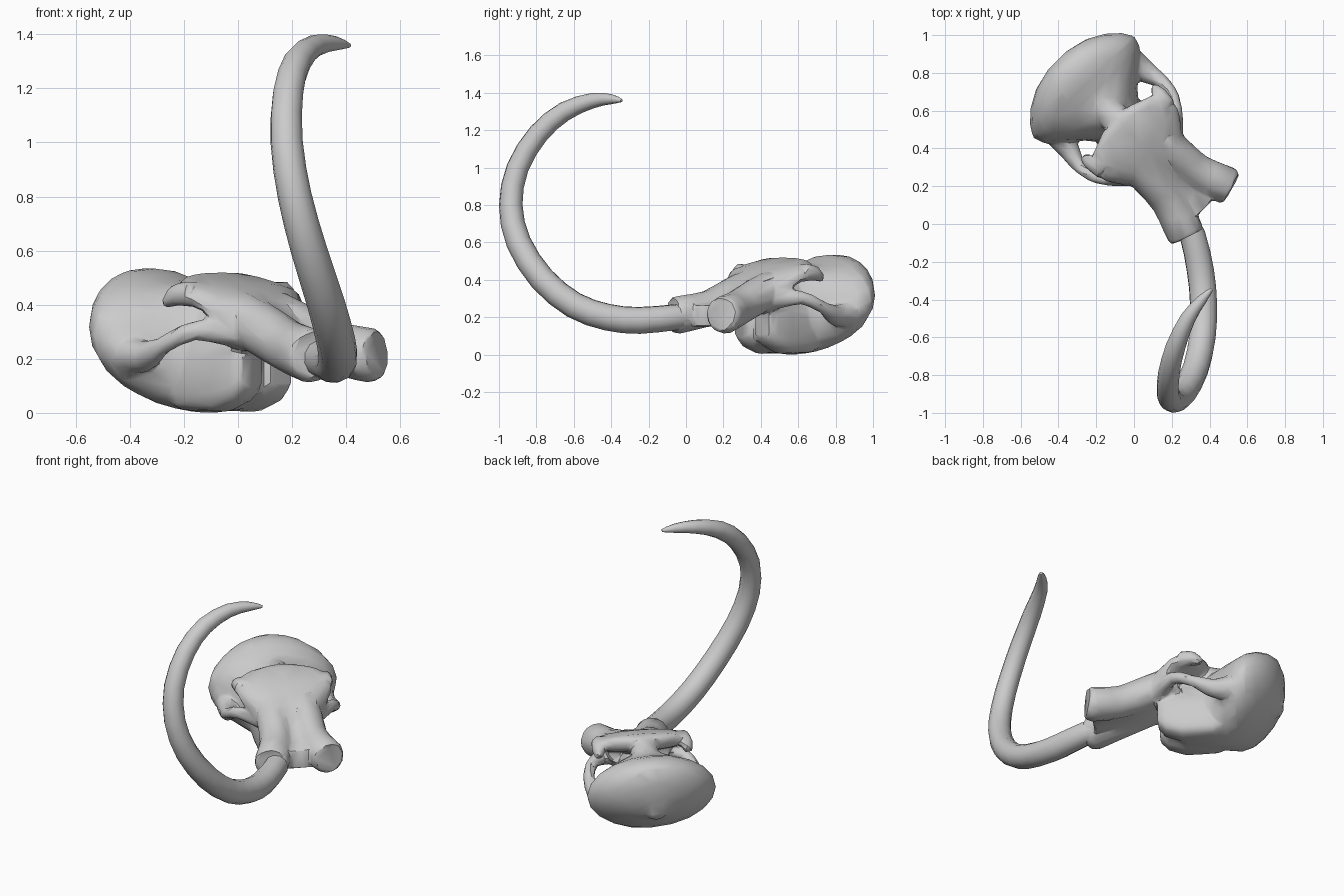
import bpy, bmesh, math
from mathutils import Vector

if "Cube" in bpy.data.objects:
    bpy.data.objects.remove(bpy.data.objects["Cube"])

S = math.sqrt(0.5)
MID = 0.325          # sideways offset of the skull's mid-plane


def world(u, v, z):
    """Skull frame (forward, sideways, up) to world: the head is turned 45 degrees."""
    return Vector((S * (u + v + MID), S * (v + MID - u), z))


def skin(bm, rings):
    """Closed skin over a list of point rings."""
    loops = [[bm.verts.new(p) for p in r] for r in rings]
    n = len(loops[0])
    for a, b in zip(loops, loops[1:]):
        for i in range(n):
            bm.faces.new((a[i], a[(i + 1) % n], b[(i + 1) % n], b[i]))
    bm.faces.new(loops[0][::-1])
    bm.faces.new(loops[-1])


def loft(bm, sections, v0=0.0, power=1.0, n=20):
    """Upright sections (u, half width, z low, z high) along the skull."""
    rings = []
    for u, hw, lo, hi in sections:
        ring = []
        for i in range(n):
            a = 2 * math.pi * i / n
            c, s = math.cos(a), math.sin(a)
            c = math.copysign(abs(c) ** power, c)
            s = math.copysign(abs(s) ** power, s)
            ring.append(world(u, v0 + hw * c, (lo + hi) / 2 + (hi - lo) / 2 * s))
        rings.append(ring)
    skin(bm, rings)


def tube(bm, pts, radii, n=12, steps=3):
    """Round tube along a smooth path through world points."""
    path = []
    for i in range(len(pts) - 1):
        p0, p1 = pts[max(i - 1, 0)], pts[i]
        p2, p3 = pts[i + 1], pts[min(i + 2, len(pts) - 1)]
        for k in range(steps):
            t = k / steps
            p = 0.5 * (2 * p1 + (p2 - p0) * t + (2 * p0 - 5 * p1 + 4 * p2 - p3) * t * t
                       + (3 * p1 - p0 - 3 * p2 + p3) * t ** 3)
            path.append((p, radii[i] * (1 - t) + radii[i + 1] * t))
    path.append((pts[-1], radii[-1]))
    rings, side = [], None
    for i, (p, r) in enumerate(path):
        d = (path[min(i + 1, len(path) - 1)][0] - path[max(i - 1, 0)][0]).normalized()
        if side is None:
            side = d.orthogonal()
        side = (side - d * side.dot(d)).normalized()
        up = d.cross(side)
        rings.append([p + r * (side * math.cos(2 * math.pi * k / n)
                               + up * math.sin(2 * math.pi * k / n)) for k in range(n)])
    skin(bm, rings)


def finish(bm, name):
    bmesh.ops.recalc_face_normals(bm, faces=bm.faces[:])
    me = bpy.data.meshes.new(name)
    bm.to_mesh(me)
    bm.free()
    ob = bpy.data.objects.new(name, me)
    bpy.context.collection.objects.link(ob)
    bpy.ops.object.select_all(action='DESELECT')
    ob.select_set(True)
    bpy.context.view_layer.objects.active = ob
    return ob


bm = bmesh.new()

# Braincase with the broad back of the head
loft(bm, [(-.90, .07, .30, .44), (-.87, .19, .21, .515), (-.82, .28, .15, .535),
          (-.76, .345, .095, .535), (-.70, .38, .055, .515), (-.64, .36, .025, .49),
          (-.57, .28, .005, .475), (-.50, .20, 0, .455), (-.44, .15, 0, .41),
          (-.32, .14, .01, .41), (-.20, .11, .08, .38)])

# Central bridge joining the dome to the face, with hollows on both sides
tube(bm, [world(-.72, 0, .41), world(-.58, 0, .41), world(-.46, 0, .43),
          world(-.36, 0, .42)], [.08, .075, .08, .08])

# Brow and face plate sloping down to the tusk sockets
loft(bm, [(-.46, .10, .44, .515), (-.41, .23, .41, .52), (-.345, .28, .38, .50),
          (-.27, .275, .35, .48), (-.21, .235, .28, .455), (-.13, .17, .21, .415),
          (0, .16, .18, .33), (.10, .16, .16, .28), (.205, .15, .145, .265)], power=.8)

# Neck joint at the back
tube(bm, [world(-.75, 0, .25), world(-.86, 0, .25), world(-.895, 0, .25)], [.09, .075, .04])

for sgn in (-1, 1):
    tip = .25 if sgn < 0 else .23
    # Tusk socket
    tube(bm, [world(-.28, .09 * sgn, .37), world(-.12, .095 * sgn, .315),
              world(.04, .108 * sgn, .25), world(tip - .03, .165 * sgn, .212),
              world(tip, .175 * sgn, .208)],
         [.10, .098, .095, .102, .08], n=16)
    # Upper jaw and molar
    loft(bm, [(-.62, .07, .05, .2), (-.5, .085, .008, .25), (-.32, .085, .004, .28),
              (-.22, .075, .04, .275), (-.175, .06, .09, .23)], v0=.077 * sgn, power=.6)
    # Cheek arch
    tube(bm, [world(-.64, .27 * sgn, .22), world(-.52, .29 * sgn, .21),
              world(-.40, .315 * sgn, .25), world(-.28, .265 * sgn, .305),
              world(-.17, .13 * sgn, .29)], [.08, .058, .032, .036, .06])
    # Brow corner behind the eye
    tube(bm, [world(-.32, .24 * sgn, .44), world(-.39, .255 * sgn, .435),
              world(-.44, .265 * sgn, .40)], [.05, .042, .02])

skull = finish(bm, "skull")
# Fuse the bones into one faceted surface
m = skull.modifiers.new("fuse", 'REMESH')
m.mode = 'VOXEL'
m.voxel_size = .012
m = skull.modifiers.new("soften", 'SMOOTH')
m.factor = .5
m.iterations = 3
m = skull.modifiers.new("facets", 'DECIMATE')
m.ratio = .045
for name in ("fuse", "soften", "facets"):
    bpy.ops.object.modifier_apply(modifier=name)
bpy.ops.object.shade_smooth_by_angle(angle=math.radians(32))

# Single long curling tusk: x, y, z, radius
tusk = [(.25, .06, .21, .06), (.31, -.06, .20, .07), (.352, -.25, .183, .073),
        (.368, -.42, .20, .073), (.362, -.60, .265, .072), (.325, -.77, .405, .07),
        (.263, -.895, .60, .067), (.21, -.937, .80, .063), (.18, -.90, 1.0, .06),
        (.185, -.79, 1.18, .057), (.22, -.65, 1.30, .052), (.285, -.50, 1.358, .041),
        (.36, -.40, 1.366, .027), (.412, -.345, 1.358, .008)]
bm = bmesh.new()
tube(bm, [Vector(p[:3]) for p in tusk], [p[3] for p in tusk], n=12, steps=2)
finish(bm, "tusk")
bpy.ops.object.shade_smooth_by_angle(angle=math.radians(40))
